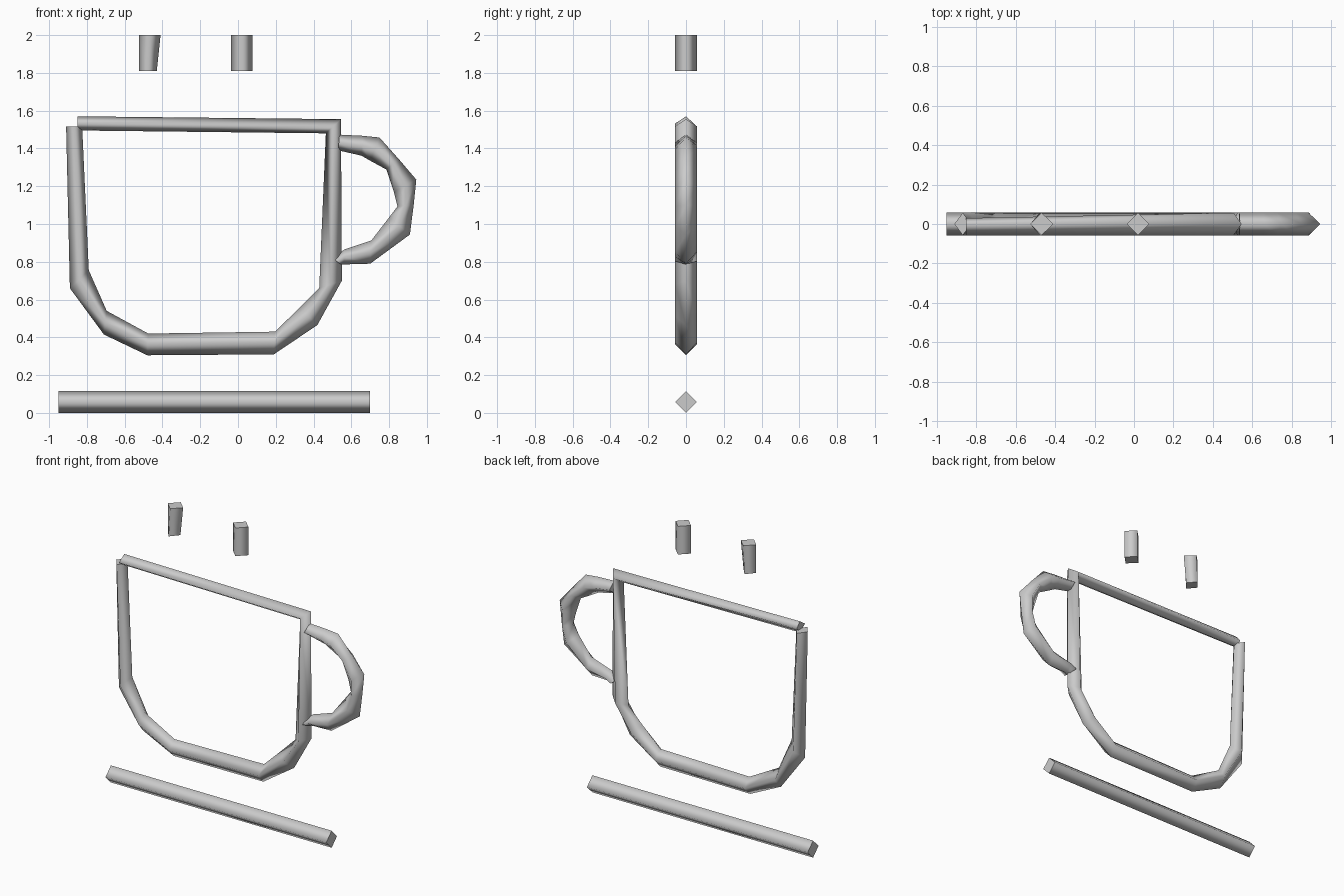
import bpy, bmesh

HALF = 0.057  # half depth of every diamond-section stroke

grey = bpy.data.materials.new("light grey")
grey.diffuse_color = (0.6, 0.6, 0.6, 1)


def stroke(name, joints):
    """Diamond tube; each joint is (outer x, outer z, inner x, inner z[, back y])."""
    bm = bmesh.new()
    rings = []
    for ox, oz, ix, iz, *back in joints:
        mx, mz = (ox + ix) / 2, (oz + iz) / 2
        pts = [(ox, 0, oz), (mx, -HALF, mz), (ix, 0, iz),
               (mx, back[0] if back else HALF, mz)]
        rings.append([bm.verts.new(p) for p in pts])
    for a, b in zip(rings, rings[1:]):
        for i in range(4):
            j = (i + 1) % 4
            bm.faces.new((a[i], a[j], b[j], b[i])).smooth = True
    # flat end caps
    bm.faces.new(rings[0])
    bm.faces.new(rings[-1])
    bmesh.ops.recalc_face_normals(bm, faces=bm.faces)
    mesh = bpy.data.meshes.new(name)
    bm.to_mesh(mesh)
    bm.free()
    mesh.materials.append(grey)
    obj = bpy.data.objects.new(name, mesh)
    bpy.context.collection.objects.link(obj)


# Cup outline: left wall, rounded bottom, right wall, rim
stroke("cup_body", [
    (-0.91, 1.515, -0.825, 1.515),
    (-0.89, 0.66, -0.79, 0.755),
    (-0.71, 0.415, -0.695, 0.54),
    (-0.48, 0.305, -0.475, 0.42),
    (0.19, 0.31, 0.195, 0.43),
    (0.42, 0.465, 0.325, 0.555),
    (0.55, 0.70, 0.43, 0.66),
    (0.545, 1.555, 0.465, 1.48),
    (-0.85, 1.57, -0.85, 1.495, 0.03),
])

# Curved handle on the right
stroke("handle", [
    (0.537, 1.473, 0.53, 1.39),
    (0.66, 1.467, 0.653, 1.362),
    (0.749, 1.458, 0.70, 1.335),
    (0.85, 1.345, 0.786, 1.288),
    (0.944, 1.235, 0.825, 1.17),
    (0.93, 1.10, 0.844, 1.093),
    (0.91, 0.944, 0.80, 1.035),
    (0.70, 0.79, 0.706, 0.913),
    (0.56, 0.786, 0.563, 0.865),
    (0.54, 0.786, 0.505, 0.82),
])

# Saucer line
stroke("saucer", [(-0.95, 0.115, -0.95, 0), (0.70, 0.115, 0.70, 0)])

# Two short steam marks
stroke("steam_left", [(-0.525, 2.0, -0.41, 2.0), (-0.525, 1.81, -0.43, 1.81)])
stroke("steam_right", [(-0.037, 2.0, 0.078, 2.0), (-0.037, 1.81, 0.078, 1.81)])
